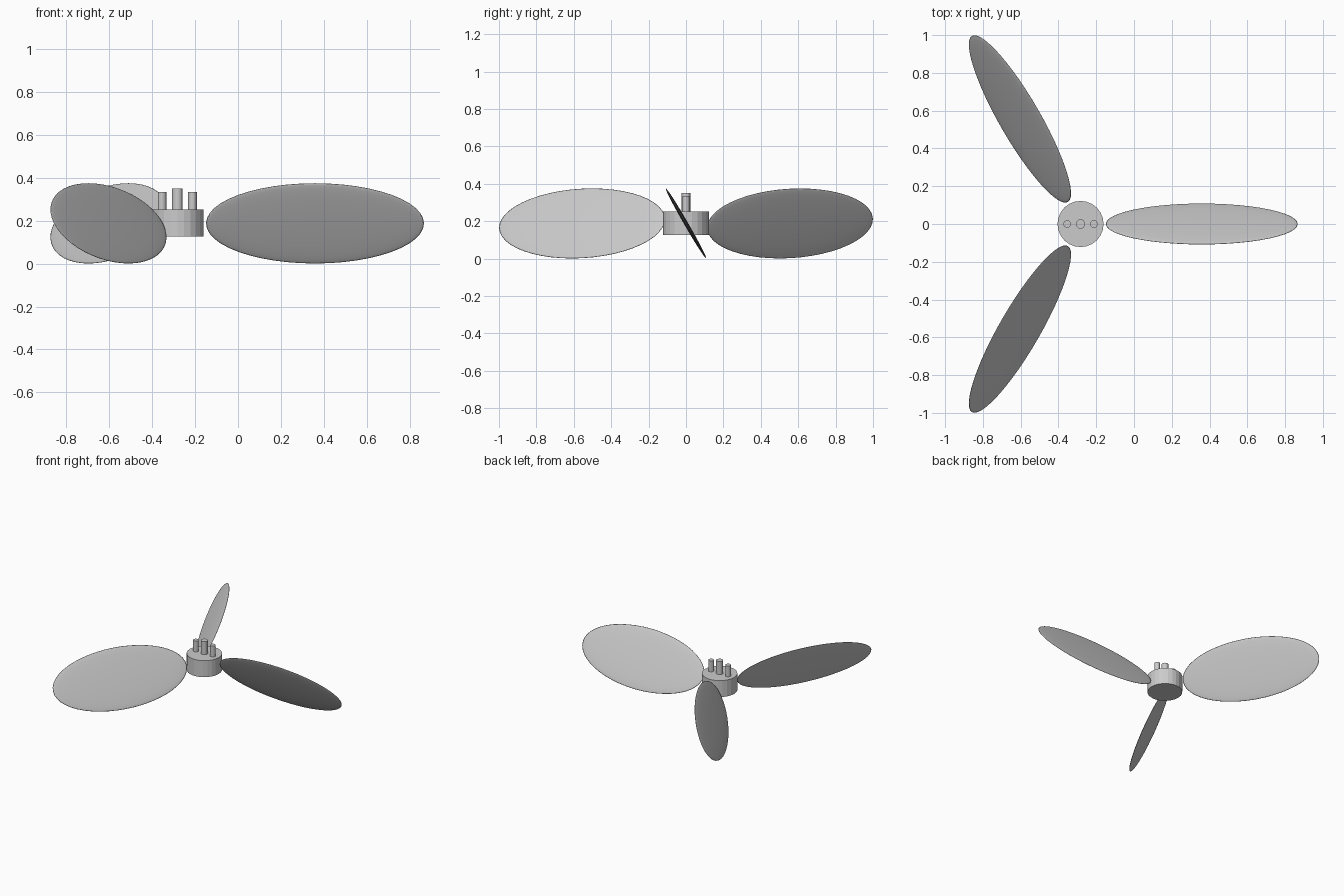
import bpy
from math import radians, cos, sin

if "Cube" in bpy.data.objects:
    bpy.data.objects.remove(bpy.data.objects["Cube"])

HUB_X = -0.283
MID_Z = 0.188


def cylinder(name, x, radius, z0, z1, sides):
    bpy.ops.mesh.primitive_cylinder_add(
        vertices=sides, radius=radius, depth=z1 - z0,
        location=(x, 0, (z0 + z1) / 2))
    bpy.context.object.name = name


# Central hub, flat-faced
cylinder("hub", HUB_X, 0.122, 0.127, 0.252, 24)

# Mounting pins on top of the hub
cylinder("centre_pin", HUB_X, 0.0245, 0.24, 0.351, 16)
for side, dx in (("left", -0.071), ("right", 0.071)):
    cylinder(side + "_pin", HUB_X + dx, 0.02, 0.24, 0.334, 16)

# Three thin ellipsoid blades, pitched 60 degrees about their length
for i in range(3):
    a = radians(120 * i)
    bpy.ops.mesh.primitive_uv_sphere_add(
        segments=48, ring_count=24, radius=1,
        location=(HUB_X + 0.642 * cos(a), 0.642 * sin(a), MID_Z),
        rotation=(radians(-60), 0, a))
    blade = bpy.context.object
    blade.name = f"blade_{i + 1}"
    blade.scale = (0.508, 0.216, 0.0108)
    bpy.ops.object.transform_apply(location=False, rotation=False, scale=True)
    bpy.ops.object.shade_smooth()
